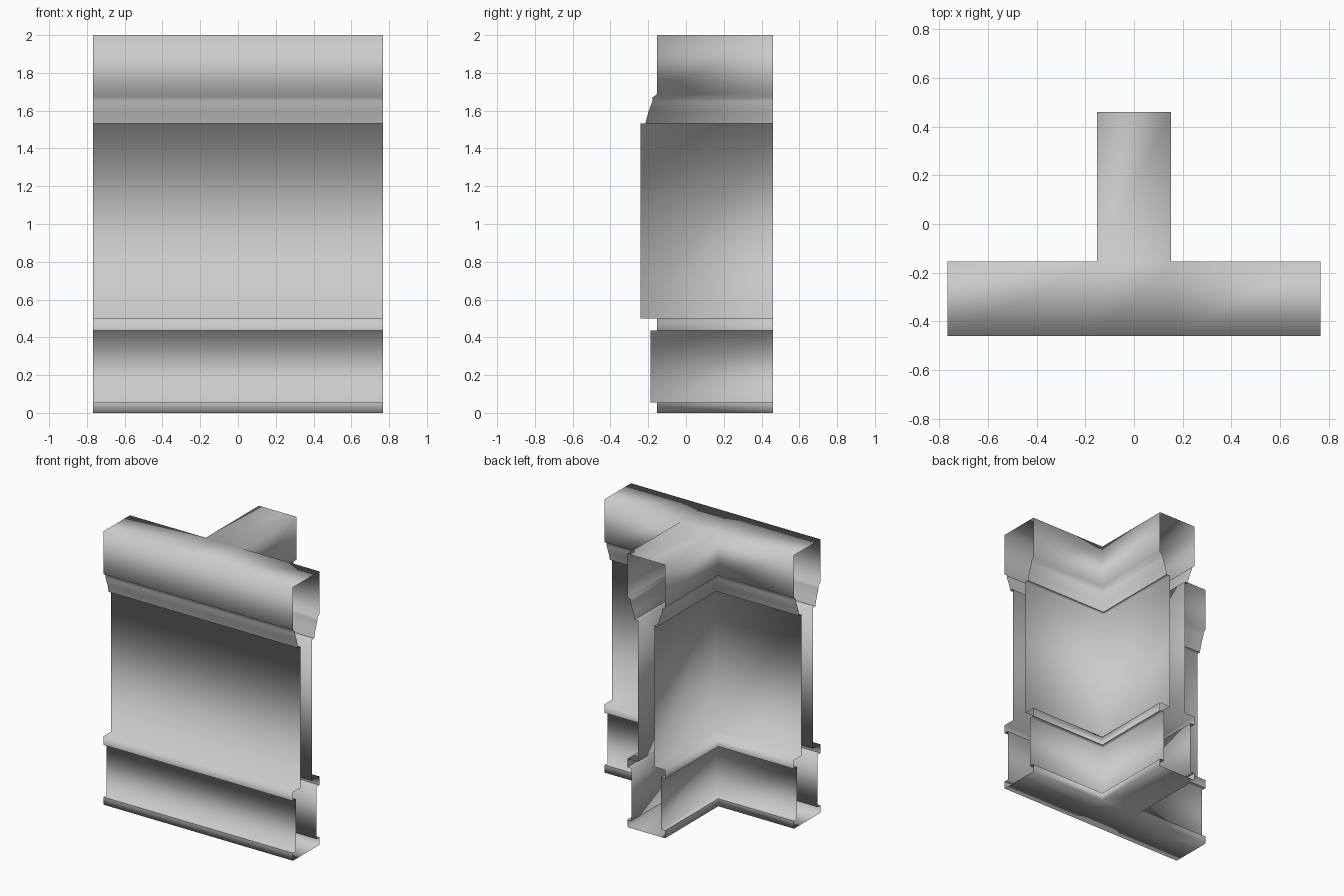
import bpy
import bmesh

cube = bpy.data.objects.get("Cube")
if cube:
    bpy.data.objects.remove(cube, do_unlink=True)

HALF_LENGTH = 0.767   # half the long wall
STEM_END = 0.46       # open end of the short wall
AXIS_Y = -0.307       # centre line of the long wall

# Wall moulding, bottom to top: half thickness, height, crisp edge
PROFILE = [
    (0.153, 0.0, False), (0.153, 0.055, True),        # foot moulding
    (0.118, 0.055, False), (0.118, 0.437, False),     # skirting
    (0.153, 0.437, True), (0.153, 0.50, False),       # rail
    (0.067, 0.50, False), (0.067, 1.533, False),      # main panel
    (0.092, 1.533, True), (0.107, 1.59, False),       # cornice
    (0.129, 1.65, False), (0.129, 1.67, False),
    (0.153, 1.687, False), (0.153, 2.0, False),       # top band
]

# Runs of wall around the T plan, leaving its three ends open
RUNS = [(0, 1, 2, 3), (4, 5, 6), (7, 8, 9)]
CAP_QUADS = [(0, 1, 8, 9), (1, 2, 5, 8), (2, 3, 4, 5), (8, 5, 6, 7)]


def t_plan(h):
    """Corners of the T plan for a wall of half thickness h."""
    front, back, end = AXIS_Y - h, AXIS_Y + h, HALF_LENGTH
    return [(-end, front), (-h, front), (h, front), (end, front),
            (end, back), (h, back), (h, STEM_END),
            (-h, STEM_END), (-h, back), (-end, back)]


plaster = bpy.data.materials.new("light grey plaster")
plaster.use_nodes = True
grey = (0.6, 0.6, 0.6, 1.0)
plaster.diffuse_color = grey
plaster.node_tree.nodes["Principled BSDF"].inputs["Base Color"].default_value = grey

bm = bmesh.new()
rings = [[bm.verts.new((x, y, z)) for x, y in t_plan(h)] for h, z, _ in PROFILE]

# Moulded walls
for low, high in zip(rings, rings[1:]):
    for run in RUNS:
        for a, b in zip(run, run[1:]):
            bm.faces.new((low[a], low[b], high[b], high[a]))

# Floor and top
for quad in CAP_QUADS:
    bm.faces.new([rings[-1][i] for i in quad])
    bm.faces.new([rings[0][i] for i in reversed(quad)])

# Soft shading with crisp lines at the moulding lips
for face in bm.faces:
    face.smooth = True
for ring, (_, _, crisp) in zip(rings, PROFILE):
    if crisp:
        for run in RUNS:
            for a, b in zip(run, run[1:]):
                bm.edges.get((ring[a], ring[b])).smooth = False

mesh = bpy.data.meshes.new("t_junction_wall")
bm.to_mesh(mesh)
bm.free()
mesh.materials.append(plaster)
wall = bpy.data.objects.new("t_junction_wall", mesh)
bpy.context.collection.objects.link(wall)
